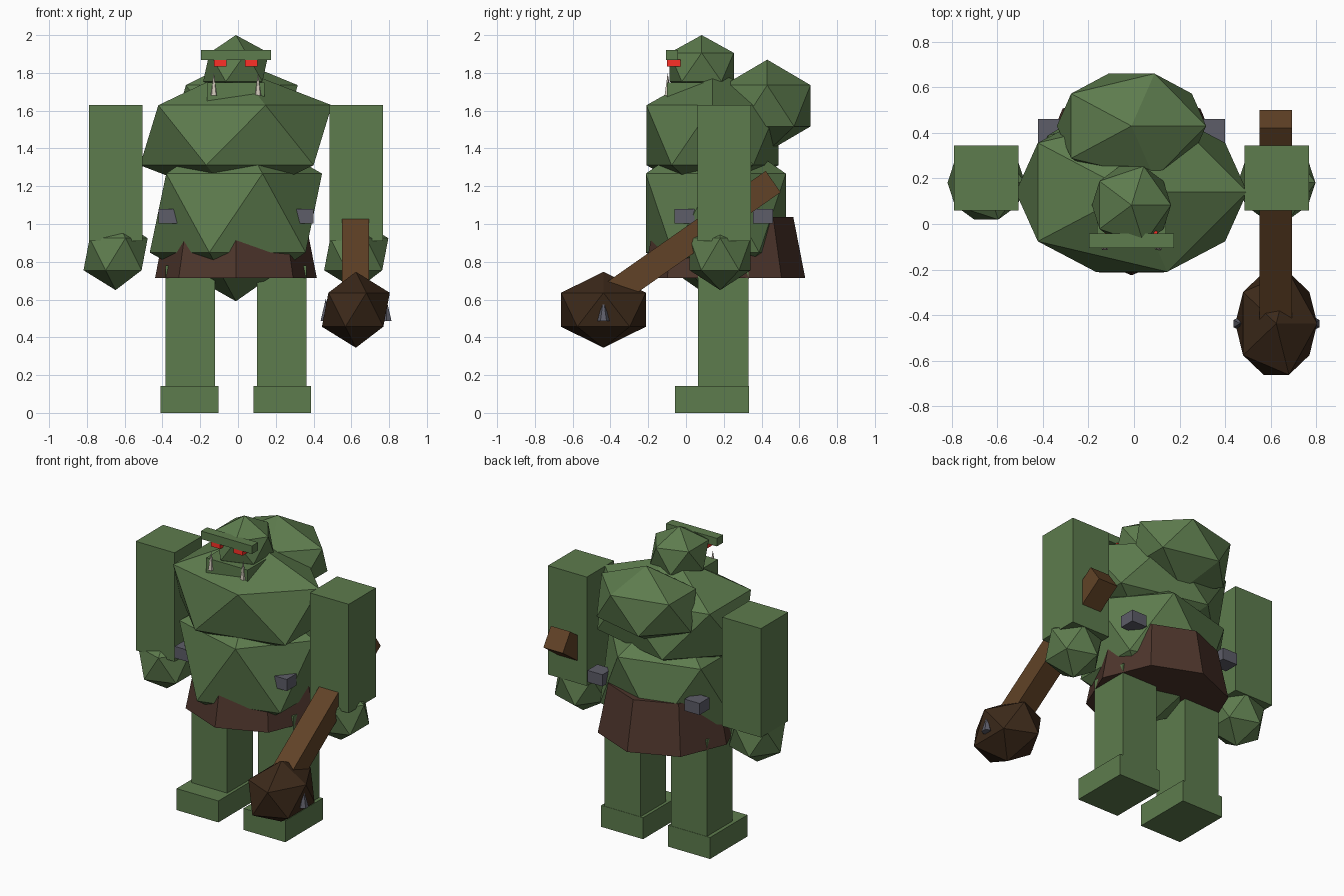
import bpy
from math import radians

if "Cube" in bpy.data.objects:
    bpy.data.objects.remove(bpy.data.objects["Cube"])

CX = -0.011  # body centre line


def material(name, rgb):
    m = bpy.data.materials.new(name)
    m.diffuse_color = (*rgb, 1)
    m.use_nodes = True
    m.node_tree.nodes["Principled BSDF"].inputs["Base Color"].default_value = m.diffuse_color
    return m


SKIN = material("skin", (0.11, 0.20, 0.075))
HIDE = material("hide", (0.075, 0.036, 0.025))
WOOD = material("wood", (0.12, 0.055, 0.02))
DARK = material("dark_wood", (0.045, 0.022, 0.01))
METAL = material("metal", (0.11, 0.11, 0.14))
EYE = material("eye", (1.0, 0.03, 0.02))
BONE = material("bone", (0.62, 0.56, 0.48))


def finish(name, mat):
    ob = bpy.context.object
    ob.name = name
    ob.data.materials.append(mat)
    return ob


def lump(name, loc, radii, mat=SKIN):
    bpy.ops.mesh.primitive_ico_sphere_add(subdivisions=1, radius=1, location=loc)
    ob = finish(name, mat)
    ob.scale = radii
    return ob


def box(name, x, y, z, mat=SKIN):
    """Box from (min, max) ranges."""
    bpy.ops.mesh.primitive_cube_add(size=1, location=[(a + b) / 2 for a, b in (x, y, z)])
    ob = finish(name, mat)
    ob.scale = [b - a for a, b in (x, y, z)]
    return ob


def cone(name, x, y, z, r1, r2, sides, mat):
    bpy.ops.mesh.primitive_cone_add(vertices=sides, radius1=r1, radius2=r2,
                                    depth=z[1] - z[0], location=(x, y, sum(z) / 2))
    return finish(name, mat)


def around(x, half):
    return (x - half, x + half)


# Torso and head
lump("belly", (CX, 0.158, 1.058), (0.51, 0.436, 0.467))
lump("chest", (CX, 0.14, 1.47), (0.568, 0.411, 0.355))
lump("hump", (CX, 0.43, 1.626), (0.366, 0.27, 0.244))
lump("head", (CX, 0.083, 1.83), (0.194, 0.2, 0.17))
box("brow", around(CX, 0.186), (-0.105, -0.042), (1.867, 1.92))
box("jaw", around(CX, 0.152), (-0.10, 0.10), (1.64, 1.75))

# Hide skirt
cone("skirt", CX, 0.203, (0.715, 1.037), 0.428, 0.365, 8, HIDE)

# Paired parts
for side, s in (("left", -1), ("right", 1)):
    box(side + "_leg", around(CX + s * 0.243, 0.131), (0.063, 0.331), (0.10, 0.78))
    box(side + "_foot", around(CX + s * 0.245, 0.153), (-0.058, 0.333), (0, 0.142))
    box(side + "_arm", around(CX + s * 0.637, 0.142), (0.06, 0.345), (0.91, 1.63))
    lump(side + "_hand", (CX + s * 0.637, 0.181, 0.84), (0.19, 0.19, 0.19))
    box(side + "_eye", around(CX + s * 0.082, 0.033), (-0.10, -0.03), (1.835, 1.87), EYE)
    cone(side + "_tusk", CX + s * 0.117, -0.097, (1.68, 1.80), 0.02, 0, 5, BONE)
    for end, y in (("front", -0.008), ("back", 0.408)):
        box(f"{side}_{end}_plate", around(CX + s * 0.355, 0.055),
            around(y, 0.052), (1.003, 1.08), METAL)

# Club: tilted handle, lumpy head, side spikes
handle = box("club_handle", around(0.622, 0.071), around(0.011, 0.55), around(0.909, 0.069), WOOD)
handle.rotation_euler.x = radians(35)
lump("club_head", (0.624, -0.437, 0.546), (0.201, 0.264, 0.201), DARK)
for side, s in (("left", -1), ("right", 1)):
    cone(side + "_spike", 0.625 + s * 0.16, -0.437, (0.487, 0.605), 0.032, 0, 6, METAL)
